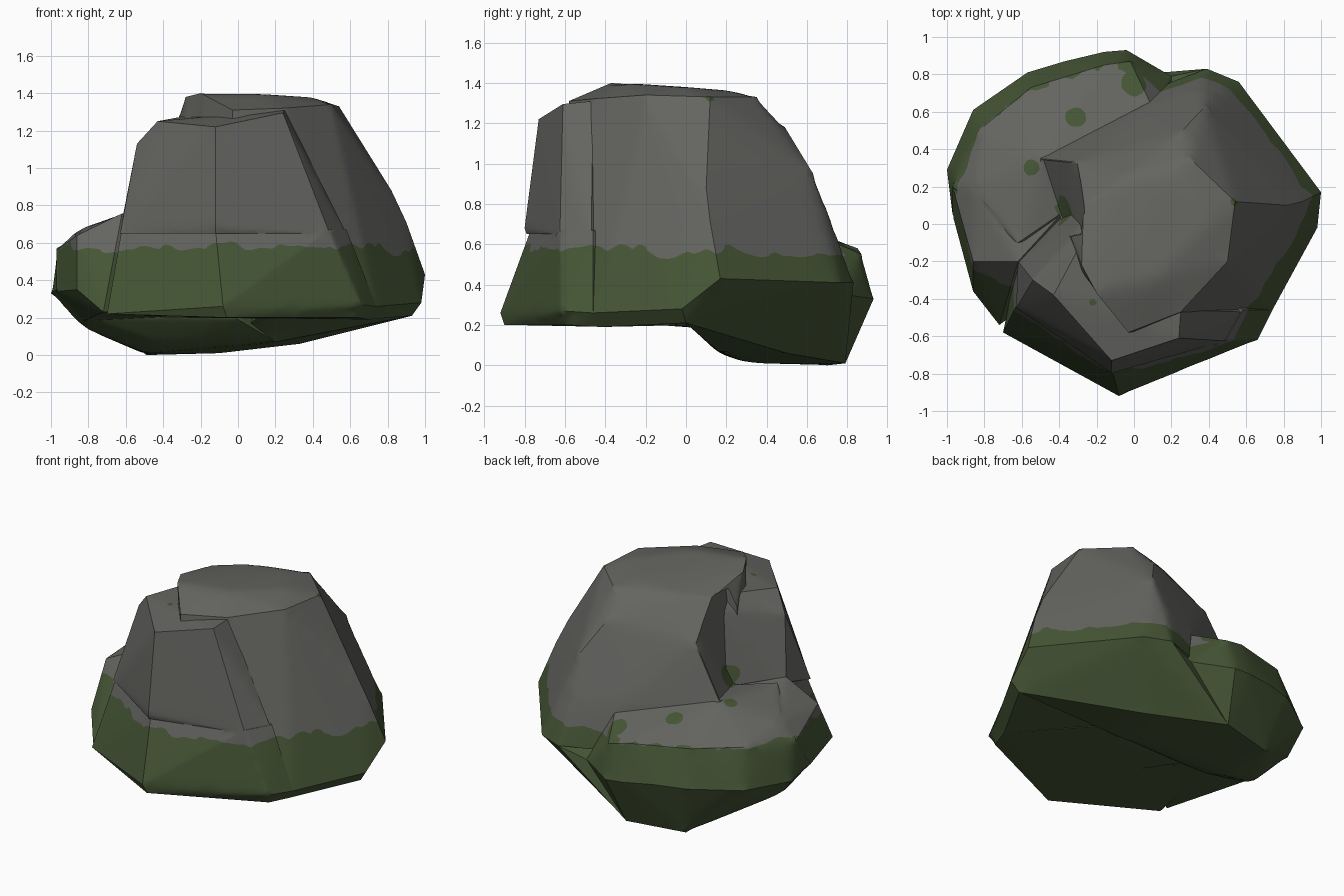
import bpy, bmesh, math
from mathutils import Vector, noise

if "Cube" in bpy.data.objects:
    bpy.data.objects.remove(bpy.data.objects["Cube"])


def material(name, rgb):
    m = bpy.data.materials.new(name)
    m.diffuse_color = (*rgb, 1)
    m.use_nodes = True
    m.node_tree.nodes["Principled BSDF"].inputs["Base Color"].default_value = m.diffuse_color
    return m


STONE = material("grey stone", (0.128, 0.131, 0.119))
MOSS = material("moss green", (0.060, 0.092, 0.036))


def hull(name, pts):
    """Convex chunk of rock around a few corner points."""
    bm = bmesh.new()
    for p in pts:
        bm.verts.new(p)
    res = bmesh.ops.convex_hull(bm, input=bm.verts[:])
    junk = {e for k in ("geom_interior", "geom_unused") for e in res[k]
            if isinstance(e, bmesh.types.BMVert)}
    bmesh.ops.delete(bm, geom=list(junk), context='VERTS')
    bmesh.ops.recalc_face_normals(bm, faces=bm.faces[:])
    me = bpy.data.meshes.new(name)
    bm.to_mesh(me)
    bm.free()
    ob = bpy.data.objects.new(name, me)
    bpy.context.collection.objects.link(ob)
    return ob


# Main dome, with the raised plateau on top
boulder = hull("mossy_boulder", [
    (.70, -.42, .19), (.74, -.46, .26), (.93, 0, .21), (.98, -.02, .28), (1, .17, .43),
    (.56, .76, .41), (.39, .83, .41), (.2, .76, .41), (-.5, .35, .4),
    (-.4, 0, .2), (0, -.6, .2), (.9, .12, .71), (.82, .1, .88), (.38, .63, .95),
    (.35, .74, .67), (.05, .62, .72), (-.5, .35, .76), (-.3, .33, 1.1),
    (-.27, .1, 1.32), (-.28, -.25, 1.25), (-.28, -.22, 1.38), (-.2, -.37, 1.4),
    (-.03, -.58, 1.31), (.25, -.47, 1.32), (.5, -.2, 1.34), (.54, .12, 1.33),
    (.1, -.3, 1.4), (.4, 0, 1.38), (.22, .24, 1.36), (.3, .35, 1.33), (.25, .49, 1.18),
    (-.05, .24, 1.34)])

# Wedge that carves the small cliff on the left
cliff = [(-.5, .35, .74), (-.3, .325, 1.1), (-.265, .1, 1.33), (-.4, .08, .74),
         (-.35, -.05, .74), (-.265, -.05, 1.33)]
wedge = hull("cliff_wedge", cliff + [(x - .35, y - .1, z) for x, y, z in cliff])

# Front shoulder above the moss, and its flared base
shoulder = hull("front_shoulder", [
    (-.12, -.73, 1.22), (.24, -.61, 1.295), (.25, -.46, 1.31), (-.43, -.38, 1.25),
    (-.27, -.08, 1.28), (-.25, .03, 1.2), (-.54, -.3, 1.13), (-.62, -.2, .72),
    (-.63, -.45, .65), (-.12, -.8, .68), (-.12, -.79, .65), (.49, -.625, .65),
    (.58, -.47, .65), (-.38, .06, .65)])
base = hull("front_base", [
    (-.62, -.42, .68), (-.12, -.77, .67), (.49, -.62, .67), (.58, -.46, .67), (-.4, .06, .66),
    (-.62, -.18, .68), (-.7, -.58, .22), (-.08, -.92, .26), (-.06, -.9, .2), (.66, -.62, .27),
    (.64, -.58, .2), (.74, -.46, .26), (.70, -.42, .19), (-.6, -.1, .21), (.3, 0, .2)])

# Low shelf at the back left, its left end, and the foot under the back right
shelf = hull("back_shelf", [
    (-.4, .05, .74), (-.5, .35, .77), (.1, .62, .66), (-.62, -.1, .755), (-.02, .87, .55),
    (-.97, .2, .57), (-.86, .2, .67), (-.83, .5, .6), (-.55, .73, .6), (-.16, .85, .58),
    (-1, .29, .33), (-.86, .61, .35), (-.57, .81, .36), (-.37, .87, .36),
    (-.16, .92, .34), (-.04, .93, .33), (.2, .79, .35), (-.97, .05, .35),
    (-.84, .15, .15), (-.78, .05, .19), (0, .02, .19), (-.5, .3, .01), (-.49, .7, 0),
    (-.1, .79, .01), (.33, .5, .06), (.2, .16, .07), (-.4, .16, .06), (.3, .2, .4)])
shelf_end = hull("shelf_end", [
    (-.72, -.54, .23), (-.86, -.36, .35), (-.86, -.2, .64), (-.62, -.2, .757),
    (-.965, .03, .34), (-.97, .2, .56), (-.86, .21, .665), (-.98, .2, .33), (-.83, .13, .18),
    (-.4, .04, .735), (-.3, 0, .21), (-.4, -.3, .22), (-.5, .2, .3)])
foot = hull("back_foot", [
    (.33, .5, .06), (.2, .16, .07), (.1, .02, .195), (.93, 0, .21), (.98, -.02, .28),
    (1, .17, .43), (.56, .76, .41), (.39, .83, .41), (.2, .79, .35), (-.1, .79, .01),
    (-.1, .3, .05), (.2, .3, .5)])

# Carve the cliff, then fuse the chunks into one rock
bpy.context.view_layer.objects.active = boulder
for part in (wedge, shoulder, base, shelf, shelf_end, foot):
    mod = boulder.modifiers.new("fuse", 'BOOLEAN')
    mod.operation = 'DIFFERENCE' if part == wedge else 'UNION'
    mod.solver, mod.object = 'EXACT', part
    bpy.ops.object.modifier_apply(modifier=mod.name)
    bpy.data.objects.remove(part)
boulder.data.materials.clear()
boulder.data.materials.append(STONE)
boulder.data.materials.append(MOSS)

# Fine triangles, then soften the blunt creases only
bm = bmesh.new()
bm.from_mesh(boulder.data)
bmesh.ops.remove_doubles(bm, verts=bm.verts[:], dist=0.003)
bmesh.ops.triangulate(bm, faces=bm.faces[:])
for _ in range(7):
    long_edges = [e for e in bm.edges if e.calc_length() > 0.05]
    if not long_edges:
        break
    bmesh.ops.subdivide_edges(bm, edges=long_edges, cuts=1)
    bmesh.ops.triangulate(bm, faces=[f for f in bm.faces if len(f.verts) > 3])
soft = [v for v in bm.verts
        if all(e.calc_face_angle(3) < math.radians(33) for e in v.link_edges)]
for _ in range(6):
    bmesh.ops.smooth_vert(bm, verts=soft, factor=0.5,
                          use_axis_x=True, use_axis_y=True, use_axis_z=True)

# Moss: everything below a ragged waterline, plus a few small spots
SPOTS = [((-.55, .3, .75), .045), ((-.31, .57, .69), .05), ((-.0, .74, .6), .08),
         ((-.38, .07, .8), .08), ((.54, .12, 1.33), .025), ((-.42, -.33, 1.25), .02),
         ((-.22, -.42, 1.27), .02)]


def moss_field(p):
    wave = 0.05 * noise.noise(p * 5) + 0.03 * noise.noise(p * 14)
    rise = 0.08 * max(0, p.y - p.x - 0.6)
    d = p.z - (0.565 - 0.03 * p.y + rise + wave)
    for c, r in SPOTS:
        d = min(d, (p - Vector(c)).length - r * (1 + 6 * wave))
    return d if abs(d) > 1e-5 else 1e-5


val = {v: moss_field(v.co) for v in bm.verts}
cut = set()
for e in list(bm.edges):
    a, b = e.verts
    if val[a] * val[b] < 0:
        t = val[a] / (val[a] - val[b])
        _, nv = bmesh.utils.edge_split(e, a, min(max(t, .02), .98))
        val[nv] = 0
        cut.add(nv)
for f in list(bm.faces):
    on = [v for v in f.verts if v in cut]
    if len(on) == 2:
        bmesh.utils.face_split(f, on[0], on[1])
for f in bm.faces:
    f.material_index = 1 if sum(val[v] for v in f.verts) < 0 else 0
bm.to_mesh(boulder.data)
bm.free()

bpy.ops.object.select_all(action='DESELECT')
boulder.select_set(True)
bpy.context.view_layer.objects.active = boulder
bpy.ops.object.shade_smooth_by_angle(angle=math.radians(33))
